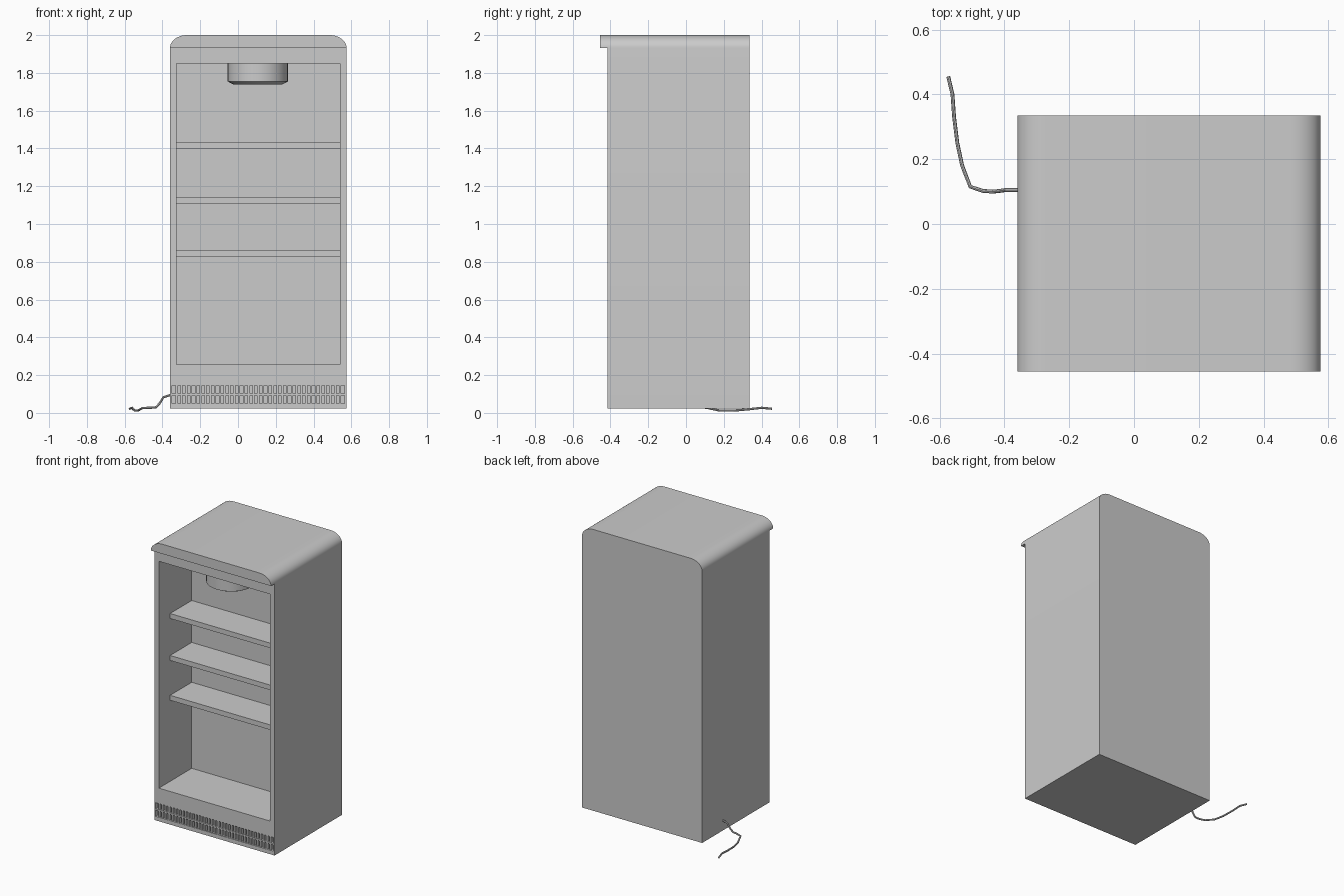
import bpy, bmesh, math

if "Cube" in bpy.data.objects:
    bpy.data.objects.remove(bpy.data.objects["Cube"])

L, R = -0.36, 0.575            # cabinet sides
FRONT, BACK = -0.415, 0.335    # cabinet depth
BASE, TOP = 0.022, 2.0


def mesh_object(name, bm):
    bmesh.ops.recalc_face_normals(bm, faces=bm.faces)
    me = bpy.data.meshes.new(name)
    bm.to_mesh(me)
    bm.free()
    ob = bpy.data.objects.new(name, me)
    bpy.context.collection.objects.link(ob)
    return ob


def add_box(bm, x0, x1, y0, y1, z0, z1):
    verts = bmesh.ops.create_cube(bm, size=1)["verts"]
    for v in verts:
        v.co = ((x0 + x1) / 2 + v.co.x * (x1 - x0),
                (y0 + y1) / 2 + v.co.y * (y1 - y0),
                (z0 + z1) / 2 + v.co.z * (z1 - z0))


def box(name, *dims):
    bm = bmesh.new()
    add_box(bm, *dims)
    return mesh_object(name, bm)


def prism(name, profile, y0, y1):
    bm = bmesh.new()
    face = bm.faces.new([bm.verts.new((x, y0, z)) for x, z in profile])
    out = bmesh.ops.extrude_face_region(bm, geom=[face])["geom"]
    for v in out:
        if isinstance(v, bmesh.types.BMVert):
            v.co.y = y1
    return mesh_object(name, bm)


def activate(ob):
    bpy.ops.object.select_all(action='DESELECT')
    ob.select_set(True)
    bpy.context.view_layer.objects.active = ob


def smooth(ob):
    activate(ob)
    bpy.ops.object.shade_smooth_by_angle(angle=math.radians(30))


def cut(ob, cutter):
    mod = ob.modifiers.new("cut", 'BOOLEAN')
    mod.operation = 'DIFFERENCE'
    mod.solver = 'EXACT'
    mod.object = cutter
    activate(ob)
    bpy.ops.object.modifier_apply(modifier=mod.name)
    bpy.data.objects.remove(cutter)


# Rounded top outline, shared by the cabinet and its hood
SHOULDER, RX = 1.932, 0.09
n = 10
arc = []
for cx, start in ((R - RX, 0), (L + RX, 90)):
    for i in range(n + 1):
        a = math.radians(start + 90 * i / n)
        arc.append((cx + RX * math.cos(a), SHOULDER + (TOP - SHOULDER) * math.sin(a)))

# Cabinet with storage compartment and grille recess
IL, IR, IZ0, IZ1, IBACK = -0.325, 0.54, 0.255, 1.85, -0.05
GL, GR, GZ0, GZ1 = -0.35, 0.565, 0.05, 0.146
cabinet = prism("cabinet", arc + [(L, BASE), (R, BASE)], FRONT, BACK)
cut(cabinet, box("compartment_cutter", IL, IR, FRONT - 0.1, IBACK, IZ0, IZ1))
cut(cabinet, box("grille_cutter", GL, GR, FRONT - 0.1, FRONT + 0.025, GZ0, GZ1))
smooth(cabinet)

# Overhanging hood
smooth(prism("hood", arc, FRONT - 0.04, FRONT))

# Shelves
for i, z in enumerate((0.825, 1.105, 1.4)):
    box(f"shelf_{i + 1}", IL, IR, -0.29, IBACK, z, z + 0.035)

# Ventilation grille: upright slats and a crossbar
bm = bmesh.new()
count = 36
step = (GR - GL) / count
for i in range(1, count):
    x = GL + i * step
    add_box(bm, x - 0.006, x + 0.006, FRONT + 0.003, FRONT + 0.025, GZ0, GZ1)
zm = (GZ0 + GZ1) / 2
add_box(bm, GL, GR, FRONT + 0.001, FRONT + 0.025, zm - 0.005, zm + 0.005)
mesh_object("vent_grille", bm)

# Round ceiling lamp with a chamfered lower rim
bm = bmesh.new()
sides = 32
rings = []
for r, z in ((0.16, IZ1), (0.16, 1.755), (0.128, 1.738)):
    rings.append([bm.verts.new((0.105 + r * math.cos(2 * math.pi * k / sides),
                                -0.225 + r * math.sin(2 * math.pi * k / sides), z))
                  for k in range(sides)])
for a, b in zip(rings, rings[1:]):
    for k in range(sides):
        j = (k + 1) % sides
        bm.faces.new((a[k], a[j], b[j], b[k]))
bm.faces.new(rings[0])
bm.faces.new(rings[-1])
smooth(mesh_object("ceiling_lamp", bm))

# Power cord trailing from the left side
path = [(-0.35, 0.105, 0.097), (-0.395, 0.105, 0.083), (-0.415, 0.102, 0.05),
        (-0.435, 0.10, 0.03), (-0.465, 0.102, 0.027), (-0.505, 0.115, 0.026),
        (-0.53, 0.18, 0.012), (-0.545, 0.25, 0.012), (-0.555, 0.33, 0.019),
        (-0.56, 0.40, 0.027), (-0.573, 0.455, 0.022)]
cu = bpy.data.curves.new("power_cord", 'CURVE')
cu.dimensions = '3D'
cu.bevel_depth = 0.006
cu.bevel_resolution = 2
cu.use_fill_caps = True
sp = cu.splines.new('POLY')
sp.points.add(len(path) - 1)
for p, co in zip(sp.points, path):
    p.co = (*co, 1)
cord = bpy.data.objects.new("power_cord", cu)
bpy.context.collection.objects.link(cord)
activate(cord)
bpy.ops.object.convert(target='MESH')
smooth(bpy.context.view_layer.objects.active)
